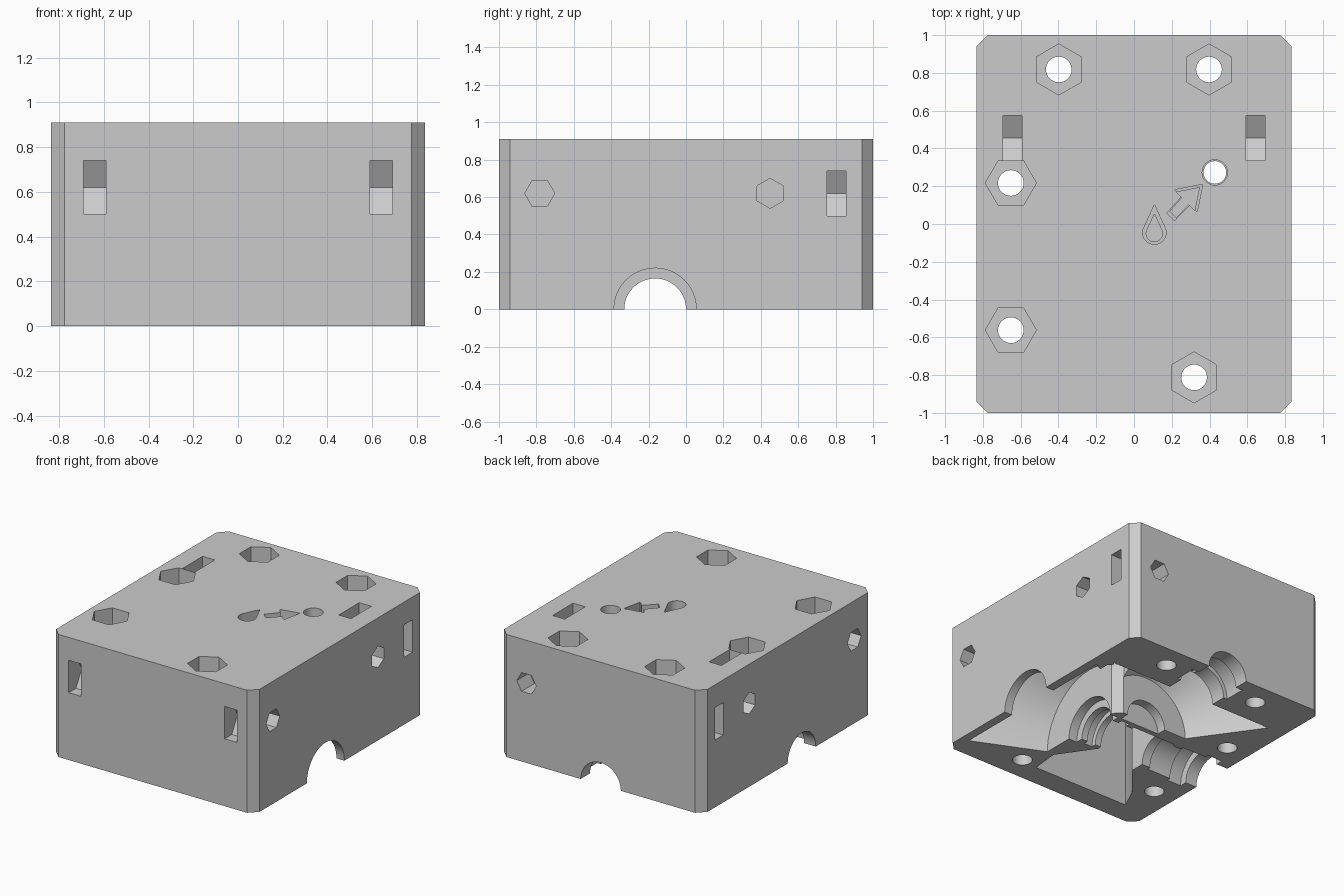
import bpy, bmesh, math

if "Cube" in bpy.data.objects:
    bpy.data.objects.remove(bpy.data.objects["Cube"])

grey = bpy.data.materials.new("light_grey")
grey.diffuse_color = (0.6, 0.6, 0.6, 1)
grey.use_nodes = True
grey.node_tree.nodes["Principled BSDF"].inputs["Base Color"].default_value = grey.diffuse_color

AXES = {'x': lambda u, v, w: (w, u, v),
        'y': lambda u, v, w: (u, w, v),
        'z': lambda u, v, w: (u, v, w)}


def loft(name, start, end, w0, w1, axis='z'):
    """Solid between two matching outlines placed at w0 and w1 along an axis."""
    bm = bmesh.new()
    a = [bm.verts.new(AXES[axis](u, v, w0)) for u, v in start]
    b = [bm.verts.new(AXES[axis](u, v, w1)) for u, v in end]
    bm.faces.new(a)
    bm.faces.new(b)
    n = len(a)
    for i in range(n):
        bm.faces.new((a[i], a[(i + 1) % n], b[(i + 1) % n], b[i]))
    bmesh.ops.recalc_face_normals(bm, faces=bm.faces)
    me = bpy.data.meshes.new(name)
    bm.to_mesh(me)
    bm.free()
    me.materials.append(grey)
    ob = bpy.data.objects.new(name, me)
    bpy.context.collection.objects.link(ob)
    return ob


def ring(u, v, r, n=48, turn=0.0):
    return [(u + r * math.cos(turn + math.tau * i / n),
             v + r * math.sin(turn + math.tau * i / n)) for i in range(n)]


def shrink(pts, s):
    cu = sum(p[0] for p in pts) / len(pts)
    cv = sum(p[1] for p in pts) / len(pts)
    return [(cu + (u - cu) * s, cv + (v - cv) * s) for u, v in pts]


# Housing block with chamfered upright corners
X, Y, H, C = 0.835, 1.0, 0.91, 0.06
outline = [(-X + C, -Y), (X - C, -Y), (X, -Y + C), (X, Y - C),
           (X - C, Y), (-X + C, Y), (-X, Y - C), (-X, -Y + C)]
body = loft("housing", outline, outline, 0, H)


def cut(start, end, w0, w1, axis='z'):
    cutter = loft("cutter", start, end, w0, w1, axis)
    cutter.hide_render = True
    mod = body.modifiers.new("cut", 'BOOLEAN')
    mod.operation, mod.solver, mod.object = 'DIFFERENCE', 'EXACT', cutter
    bpy.context.view_layer.objects.active = body
    bpy.ops.object.modifier_apply(modifier=mod.name)
    bpy.data.objects.remove(cutter)


def prism(pts, w0, w1, axis='z'):
    cut(pts, pts, w0, w1, axis)


SY = -0.165  # position of the cross shaft along y

# Gear pockets: two cones at right angles and the corner room joining them
cut(ring(SY, 0, 0.45, 64), ring(SY, 0, 0.68, 64), 0.26, 0.77, 'x')
cut(ring(0, 0, 0.35, 64), ring(0, 0, 0.69, 64), 0.13, 0.61, 'y')
prism([(0.262, 0.07), (0.3, 0.07), (0.3, 0.132), (0.71, 0.132), (0.71, 0.56),
       (0.66, 0.612), (0.28, 0.612), (0.2, 0.55), (0.2, 0.132)], -0.1, 0.68)

# Front room between the bearing blocks
prism([(0.18, -0.83), (0.2, -0.62), (0.02, -0.36), (0.02, 0.02), (-0.35, 0.02),
       (-0.35, -0.44), (-0.545, -0.67), (-0.62, -0.83)], -0.1, 0.66)

# Cross shaft bore and bearing seats held between lips
for r, a, b in [(0.165, -1, 0.5), (0.22, -0.74, -0.62), (0.19, -0.63, -0.42),
                (0.2, 0.07, 0.14), (0.22, 0.19, 0.3), (0.22, 0.6, 1)]:
    prism(ring(SY, 0, r), a, b, 'x')

# Rear shaft bore and stepped bearing seats
for r, a, b in [(0.165, 0.06, 1.1), (0.22, 0.73, 0.89), (0.19, 0.55, 0.74)]:
    prism(ring(0, 0, r), a, b, 'y')

# Bolt holes with hexagonal nut pockets
for x, y, turn in [(-0.398, 0.818, math.pi / 6), (0.397, 0.818, math.pi / 6),
                   (0.318, -0.812, math.pi / 6), (-0.652, 0.217, 0), (-0.652, -0.562, 0)]:
    prism(ring(x, y, 0.068, 32), -0.1, 1.0)
    prism(ring(x, y, 0.135, 6, turn), H - 0.22, 1.0)

# Hexagonal sockets on the sides and the rear
for s in (-1, 1):
    for y, turn in [(-0.782, 0), (0.45, math.pi / 6)]:
        prism(ring(y, 0.62, 0.08, 6, turn), *sorted((s * (X - 0.115), s * (X + 0.1))), 'x')
prism(ring(0.61, 0.59, 0.08, 6), Y - 0.15, Y + 0.1, 'y')

# Slots on the front, sides and top: straight walls down to a shallow V floor
W, D, V = 0.12, 0.085, 0.068


def slot(c, face, sign):
    """Slot section as (along the face, through the face) points."""
    return [(c - W, face + sign * 0.1), (c - W, face - sign * D), (c, face - sign * (D + V)),
            (c + W, face - sign * D), (c + W, face + sign * 0.1)]


for s in (-1, 1):
    prism([(d, z) for z, d in slot(0.62, -Y, -1)], s * 0.64 - 0.05, s * 0.64 + 0.05, 'x')
    prism([(d, z) for z, d in slot(0.62, s * X, s)], 0.755, 0.855, 'y')
    prism(slot(0.455, H, 1), s * 0.643 - 0.05, s * 0.643 + 0.05, 'x')

# Oil filler hole with a narrow ledge
prism(ring(0.428, 0.273, 0.06, 32), 0.4, 1.0)
prism(ring(0.428, 0.273, 0.067, 32), H - 0.08, 1.0)

# Sunken drop and arrow marks, each with a narrow ledge
drop = [(0.108, 0.102)] + [(0.108 + 0.062 * math.cos(a), -0.046 + 0.062 * math.sin(a))
                           for a in (math.radians(150 + 240 * i / 20) for i in range(21))]
arrow = [(0.364, 0.21), (0.216, 0.181), (0.252, 0.145), (0.174, 0.058),
         (0.214, 0.018), (0.296, 0.101), (0.334, 0.064)]
for mark, k in [(drop, 0.7), (arrow, 0.82)]:
    prism(mark, H - 0.07, 1.0)
    prism(shrink(mark, k), H - 0.085, 1.0)

# Smooth bores, crisp edges
bpy.ops.object.select_all(action='DESELECT')
body.select_set(True)
bpy.context.view_layer.objects.active = body
bpy.ops.object.shade_smooth_by_angle(angle=math.radians(25))
